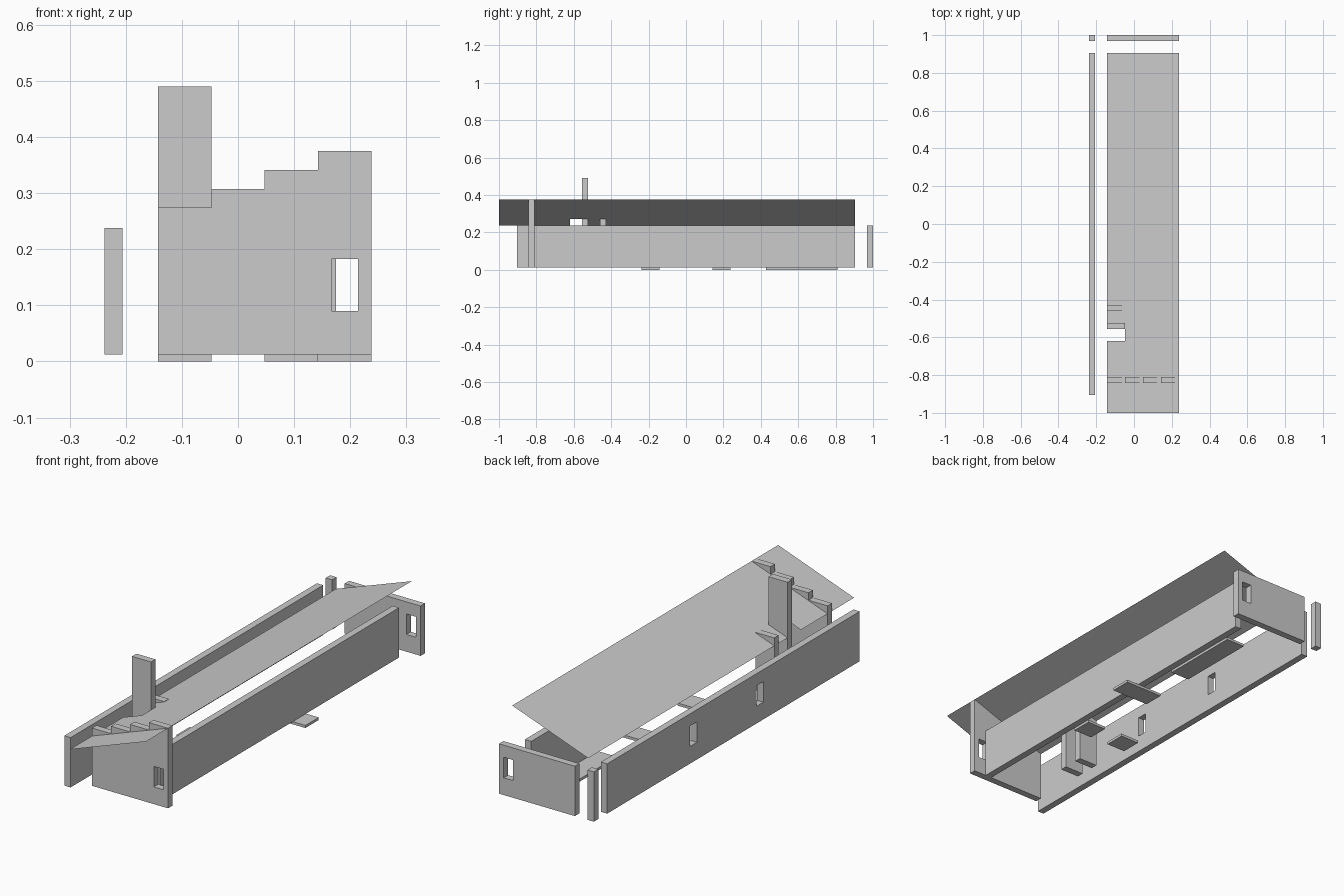
import bpy, bmesh

if "Cube" in bpy.data.objects:
    bpy.data.objects.remove(bpy.data.objects["Cube"])

U = 2 / 21          # grid cell
T = U / 3           # wall thickness
Z0 = 0.012          # top of the floor tiles, base of the walls
EAVE = Z0 + 0.226   # low wall height
XL, XR = -1.5 * U, 2.5 * U   # roof and end wall extent


def finish(name, bm):
    bmesh.ops.recalc_face_normals(bm, faces=bm.faces)
    me = bpy.data.meshes.new(name)
    bm.to_mesh(me)
    bm.free()
    ob = bpy.data.objects.new(name, me)
    bpy.context.collection.objects.link(ob)
    return ob


def box(name, x, y, z):
    bm = bmesh.new()
    bmesh.ops.create_cube(bm, size=1)
    for v in bm.verts:
        v.co = [r[0] if c < 0 else r[1] for c, r in zip(v.co, (x, y, z))]
    return finish(name, bm)


def panel(name, pts, y0, y1):
    """Extrude an x-z outline along y."""
    bm = bmesh.new()
    face = bm.faces.new([bm.verts.new((x, y0, z)) for x, z in pts])
    ext = bmesh.ops.extrude_face_region(bm, geom=[face])["geom"]
    bmesh.ops.translate(bm, vec=(0, y1 - y0, 0),
                        verts=[g for g in ext if isinstance(g, bmesh.types.BMVert)])
    return finish(name, bm)


def window(wall, cx, cy, along_x):
    """Cut a window opening through a wall."""
    w = U / 4
    dx, dy = (w, 0.05) if along_x else (0.05, w)
    cut = box("window_cutter", (cx - dx, cx + dx), (cy - dy, cy + dy), (0.09, 0.183))
    cut.hide_render = True
    cut.hide_set(True)
    cut.display_type = 'WIRE'
    mod = wall.modifiers.new("window", 'BOOLEAN')
    mod.operation, mod.solver, mod.object = 'DIFFERENCE', 'EXACT', cut


# long side walls
left = box("left_wall", (-0.238, -0.238 + T), (-9.5 * U, 9.5 * U), (Z0, EAVE))
for cy in (3 * U, -2 * U):
    window(left, -0.222, cy, False)
box("right_wall", (1.5 * U, 1.5 * U + T), (-8.5 * U, 9.5 * U), (Z0, EAVE))

# back wall and corner post
back = box("back_wall", (XL, XR), (1 - T, 1), (Z0, EAVE))
window(back, 2 * U, 1 - T / 2, True)
box("corner_post", (-0.238, -0.238 + T), (1 - T, 1), (Z0, EAVE))

# front wall with stepped top
outline = [(XR, Z0), (XL, Z0)]
for i in range(4):
    top = 0.274 + i * 0.0337
    outline += [(XL + i * U, top), (XL + (i + 1) * U, top)]
front = panel("front_wall", outline, -8.5 * U - T, -8.5 * U)
window(front, 2 * U, -8.5 * U - T / 2, True)

# chimney and short inner wall
box("chimney", (XL, XL + U), (-5.5 * U - T, -5.5 * U), (Z0, 0.49))
box("inner_wall", (XL, XL + U), (-4.5 * U - T, -4.5 * U), (Z0, 0.274))

# thin sloping roof with a notch at the chimney
bm = bmesh.new()
slope = lambda x: 0.238 + (x - XL) / (XR - XL) * 0.137
notch = XL + U
plan = [(XL, -1), (XR, -1), (XR, 9.5 * U), (XL, 9.5 * U),
        (XL, -5.5 * U), (notch, -5.5 * U), (notch, -6.5 * U), (XL, -6.5 * U)]
bm.faces.new([bm.verts.new((x, y, slope(x))) for x, y in plan])
finish("roof", bm)

# floor tiles: x cells, y cells
tiles = [(0.5, 1.5, 4.5, 8.5), (0.5, 2.5, 1.5, 2.5),
         (0.5, 1.5, -2.5, -1.5), (-1.5, -0.5, -2.5, -1.5)]
for x0, x1, y0, y1 in tiles:
    box("floor_tile", (x0 * U, x1 * U), (y0 * U, y1 * U), (0, Z0))
